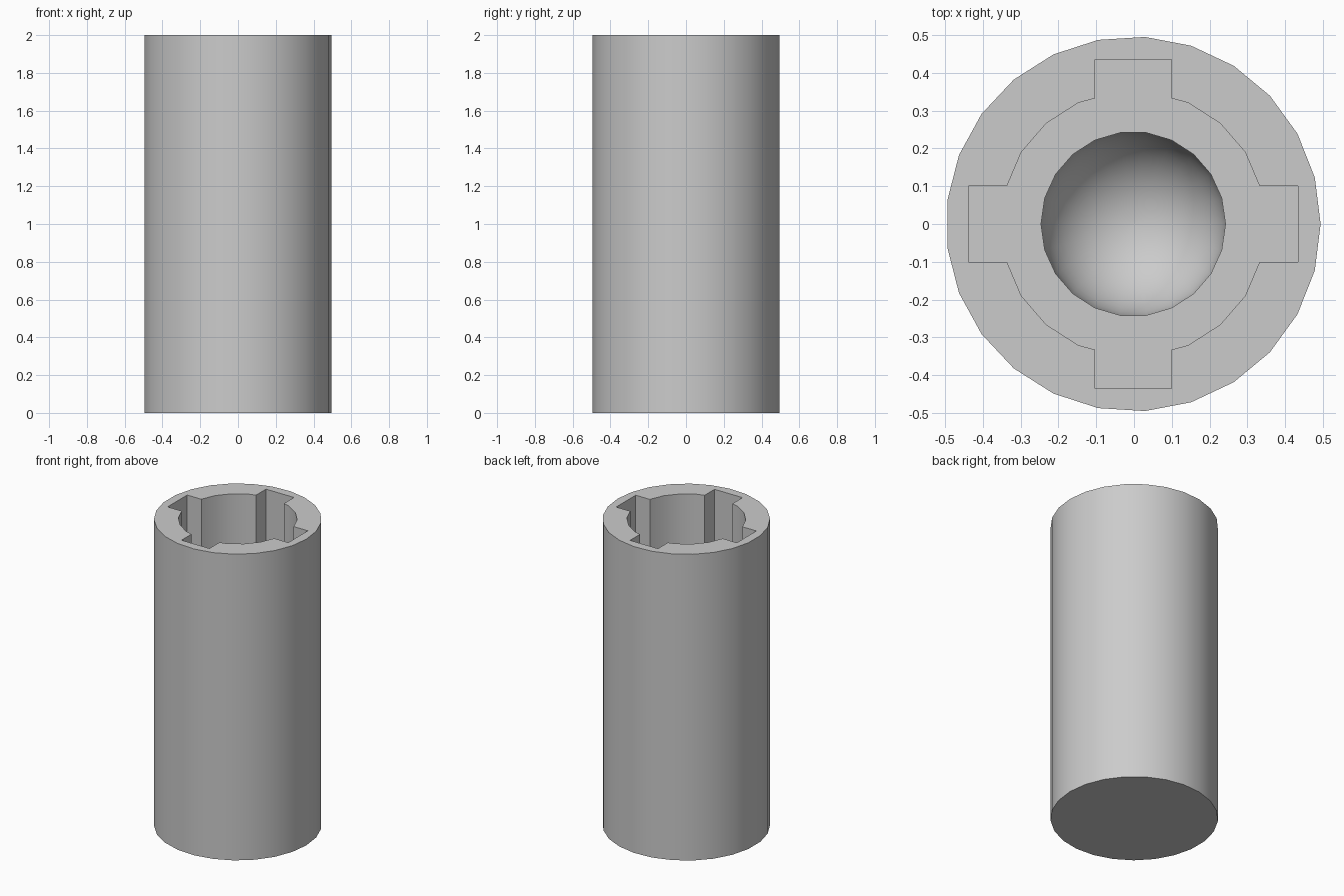
import bpy
import bmesh
import math

if "Cube" in bpy.data.objects:
    bpy.data.objects.remove(bpy.data.objects["Cube"])

CX = -0.002       # the odd-sided tube has its axis just off the box centre
LEDGE = 1.1       # height of the floor of the keyed socket
BORE_R = 0.244
BOWL_Z = 0.45     # where the bore starts rounding off


def ring(r, n):
    return [(r * math.cos(2 * math.pi * i / n), r * math.sin(2 * math.pi * i / n))
            for i in range(n)]


def loft(name, layers):
    """Closed solid through stacked outlines given as (points, z), bottom to top."""
    bm = bmesh.new()
    loops = [[bm.verts.new((x + CX, y, z)) for x, y in pts] for pts, z in layers]
    for a, b in zip(loops, loops[1:]):
        n = len(a)
        for i in range(n):
            j = (i + 1) % n
            bm.faces.new((a[i], a[j], b[j], b[i]))
    bm.faces.new(loops[0][::-1])
    bm.faces.new(loops[-1])
    bmesh.ops.recalc_face_normals(bm, faces=bm.faces)
    mesh = bpy.data.meshes.new(name)
    bm.to_mesh(mesh)
    bm.free()
    obj = bpy.data.objects.new(name, mesh)
    bpy.context.collection.objects.link(obj)
    return obj


# Outer tube
tube = loft("tube", [(ring(0.496, 25), 0), (ring(0.496, 25), 2)])

# Socket outline: round middle with four square key slots, one quadrant mirrored
quad = [(0.436, 0.101), (0.334, 0.101)] + ring(0.352, 22)[2:5] + [(0.101, 0.333), (0.101, 0.436)]
half = quad + [(-x, y) for x, y in reversed(quad)]
outline = half + [(x, -y) for x, y in reversed(half)]
socket = loft("socket_cutter", [(outline, LEDGE), (outline, 2.1)])

# Narrower bore with a round bowl at its end
bowl = []
for i in range(12):
    a = math.radians(2 + 8 * i)
    bowl.append((ring(BORE_R * math.sin(a), 22), BOWL_Z - BORE_R * math.cos(a)))
bore = loft("bore_cutter", bowl + [(ring(BORE_R, 22), LEDGE + 0.2)])

# Cut the socket and the bore
bpy.context.view_layer.objects.active = tube
for cutter in (socket, bore):
    cutter.hide_render = True
    mod = tube.modifiers.new("cut", 'BOOLEAN')
    mod.operation = 'DIFFERENCE'
    mod.solver = 'EXACT'
    mod.object = cutter
    bpy.ops.object.modifier_apply(modifier=mod.name)
for cutter in (socket, bore):
    bpy.data.objects.remove(cutter)

# Colour and smoothing
grey = bpy.data.materials.new("light grey")
grey.diffuse_color = (0.6, 0.6, 0.6, 1)
grey.use_nodes = True
grey.node_tree.nodes["Principled BSDF"].inputs["Base Color"].default_value = grey.diffuse_color
tube.data.materials.clear()
tube.data.materials.append(grey)
tube.select_set(True)
bpy.ops.object.shade_smooth_by_angle(angle=math.radians(30))
